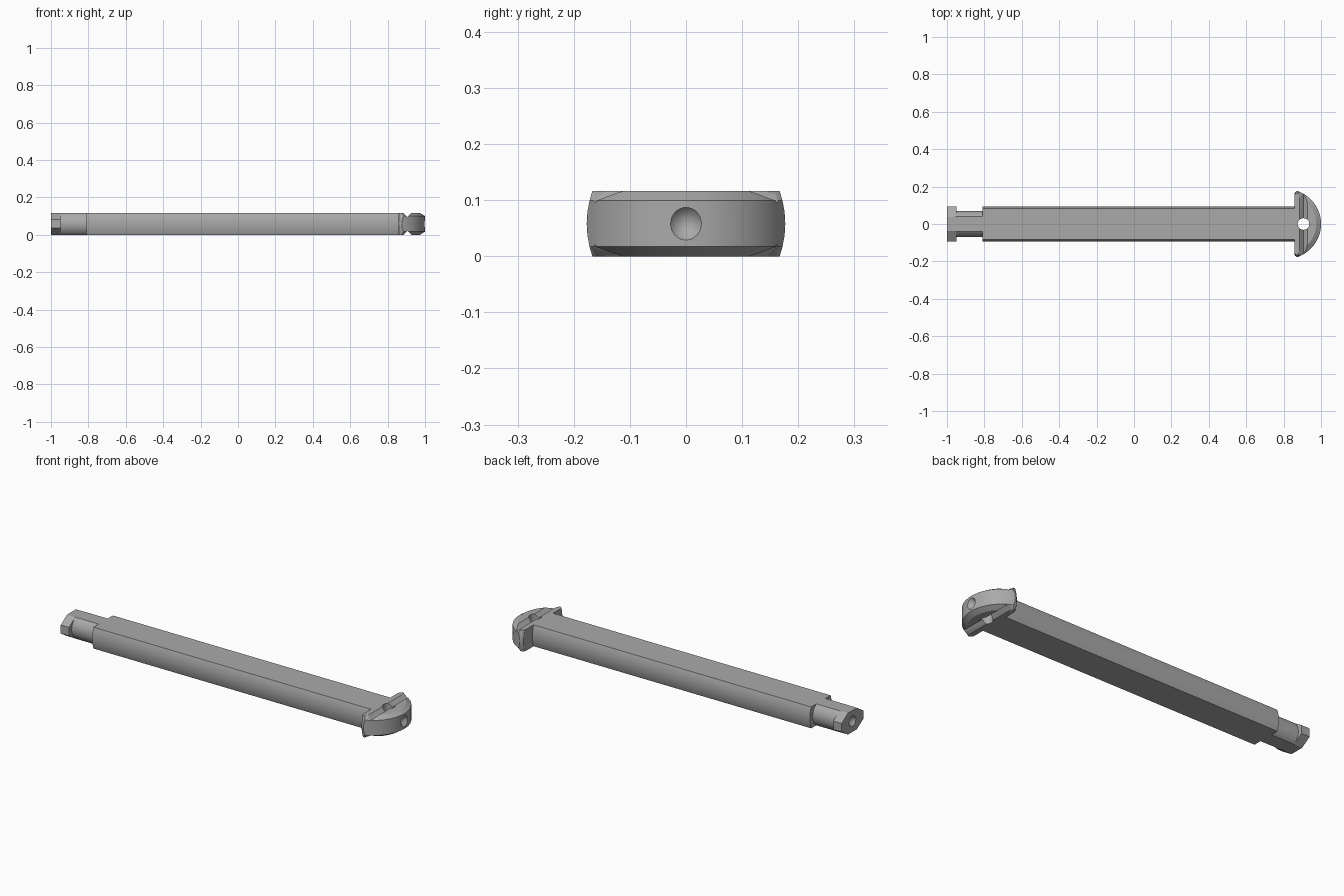
import bpy, bmesh, math
from mathutils import Matrix

if "Cube" in bpy.data.objects:
    bpy.data.objects.remove(bpy.data.objects["Cube"])

H, MID = 0.116, 0.058          # overall thickness and its middle

steel = bpy.data.materials.new("grey_steel")
steel.diffuse_color = (0.40, 0.40, 0.40, 1)
steel.use_nodes = True
steel.node_tree.nodes["Principled BSDF"].inputs["Base Color"].default_value = steel.diffuse_color


def loft(name, rings):
    """Skin a list of equally long point rings and cap both ends."""
    bm = bmesh.new()
    vs = [[bm.verts.new(p) for p in ring] for ring in rings]
    n = len(rings[0])
    for a, b in zip(vs, vs[1:]):
        for i in range(n):
            j = (i + 1) % n
            bm.faces.new((a[i], a[j], b[j], b[i]))
    bm.faces.new(vs[0])
    bm.faces.new(vs[-1])
    bmesh.ops.recalc_face_normals(bm, faces=bm.faces)
    return to_object(name, bm)


def to_object(name, bm):
    mesh = bpy.data.meshes.new(name)
    bm.to_mesh(mesh)
    bm.free()
    mesh.materials.append(steel)
    ob = bpy.data.objects.new(name, mesh)
    bpy.context.collection.objects.link(ob)
    return ob


def bar(name, section, x0, x1):
    return loft(name, [[(x, y, z) for y, z in section] for x in (x0, x1)])


def cone(name, r1, r2, depth, matrix):
    bm = bmesh.new()
    bmesh.ops.create_cone(bm, cap_ends=True, segments=32, radius1=r1,
                          radius2=r2, depth=depth, matrix=matrix)
    return to_object(name, bm)


def cut(ob, cutters):
    for c in cutters:
        m = ob.modifiers.new("cut", 'BOOLEAN')
        m.operation, m.solver, m.object = 'DIFFERENCE', 'EXACT', c
        bpy.context.view_layer.objects.active = ob
        bpy.ops.object.modifier_apply(modifier=m.name)
        bpy.data.objects.remove(c)


def bulged(half_mid, half_edge, n=12):
    """Flat top and bottom with gently bowed sides."""
    side = []
    for i in range(n + 1):
        t = -1 + 2 * i / n
        side.append((half_mid - (half_mid - half_edge) * t * t, MID + MID * t))
    return side + [(-y, z) for y, z in reversed(side)]


# Long shaft with flat faces and bowed sides
shaft = bar("shaft", bulged(0.094, 0.083), -0.81, 0.862)

# Neck: round bar with flats top and bottom
a = math.asin(MID / 0.07)
arc = [-a + 2 * a * i / 16 for i in range(17)]
side = [(0.07 * math.cos(t), MID + 0.07 * math.sin(t)) for t in arc]
neck = bar("neck", side + [(-y, z) for y, z in reversed(side)], -0.955, -0.805)

# Eight-sided end collar with a conical centre dimple
side = [(0.038, 0), (0.093, 0.035), (0.093, 0.081), (0.038, H)]
collar = bar("end_collar", side + [(-y, z) for y, z in reversed(side)], -1.0, -0.95)
turn = Matrix.Rotation(math.pi / 2, 4, 'Y')
cut(collar, [cone("dimple_cutter", 0.029, 0, 0.035,
                  Matrix.Translation((-0.983, 0, MID)) @ turn)])


# D-shaped cross head: rounded front, chamfered edges, bowed ends
def head_ring(z, r):
    t = (z - MID) / MID
    ym = 0.177 - 0.010 * t * t
    pts = [(0.857, -ym + 0.02), (0.860, -ym + 0.009), (0.868, -ym + 0.002)]
    n = 40
    for i in range(n + 1):
        y = -ym * math.cos(math.pi * i / n)
        x = 0.814 + math.sqrt(max(r * r - y * y, 0))
        pts.append((max(x, 0.878), y))
    pts += [(x, -y) for x, y in reversed(pts[:3])]
    return [(x, y, z) for x, y in pts]


levels = [(0, 0.160), (0.017, 0.186), (0.037, 0.186), (MID, 0.186),
          (0.079, 0.186), (0.099, 0.186), (H, 0.160)]
head = loft("cross_head", [head_ring(z, r) for z, r in levels])

# V grooves across both faces, a through hole and a front dimple
cutters = []
for z, s in ((H, 1), (0, -1)):
    tri = [(0.881, z + s * 0.004), (0.931, z + s * 0.004), (0.906, z - s * 0.021)]
    cutters.append(loft("groove_cutter", [[(x, y, zz) for x, zz in tri] for y in (-0.3, 0.3)]))
cutters.append(cone("hole_cutter", 0.031, 0.031, 0.3, Matrix.Translation((0.906, 0, MID))))
cutters.append(cone("front_dimple_cutter", 0, 0.030, 0.036,
                    Matrix.Translation((0.983, 0, MID)) @ turn))
cut(head, cutters)

# Trim the shaft where it enters the head, then smooth the curved faces
for ob in (shaft, neck, collar, head):
    bpy.ops.object.select_all(action='DESELECT')
    ob.select_set(True)
    bpy.context.view_layer.objects.active = ob
    bpy.ops.object.shade_smooth_by_angle(angle=math.radians(25))
